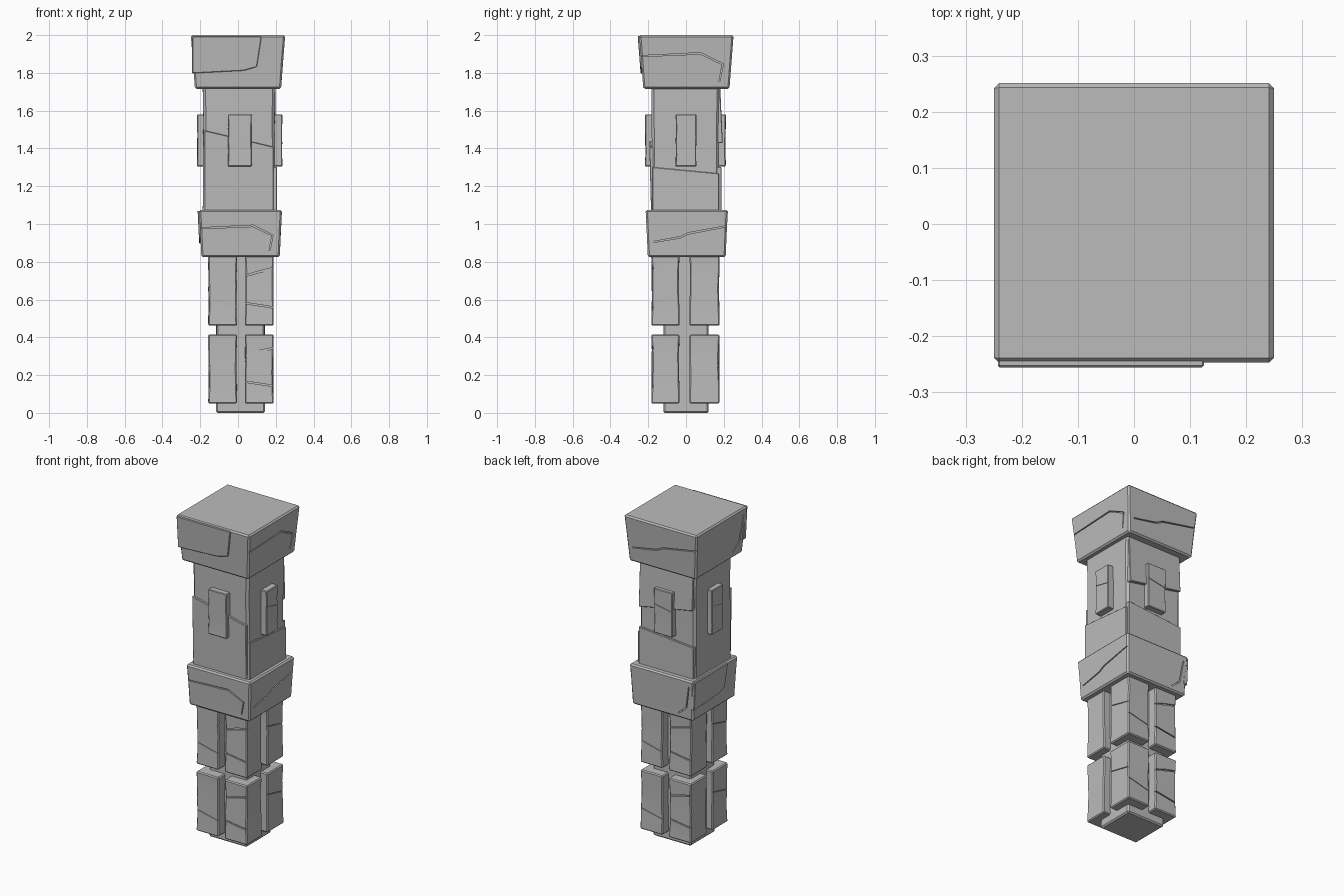
import bpy, bmesh, random
from mathutils import Vector

random.seed(4)
if "Cube" in bpy.data.objects:
    bpy.data.objects.remove(bpy.data.objects["Cube"], do_unlink=True)

GREY = (0.5, 0.5, 0.5, 1)
stone = bpy.data.materials.new("grey_stone")
stone.use_nodes = True
stone.diffuse_color = GREY
stone.node_tree.nodes["Principled BSDF"].inputs["Base Color"].default_value = GREY


def finish(bm, name, bevel=0.0):
    """Turn a bmesh into a stone object with worn, chamfered edges."""
    bmesh.ops.recalc_face_normals(bm, faces=bm.faces)
    if bevel:
        sharp = [e for e in bm.edges if e.calc_face_angle(0) > 0.6]
        bmesh.ops.bevel(bm, geom=sharp, offset=bevel, segments=1,
                        affect='EDGES', clamp_overlap=True)
    mesh = bpy.data.meshes.new(name)
    bm.to_mesh(mesh)
    bm.free()
    mesh.materials.append(stone)
    obj = bpy.data.objects.new(name, mesh)
    bpy.context.collection.objects.link(obj)
    return obj


def activate(obj):
    bpy.ops.object.select_all(action='DESELECT')
    obj.select_set(True)
    bpy.context.view_layer.objects.active = obj


class Block:
    """Box with an optional narrower foot; sides 0-3 are front, +x, back, -x."""

    def __init__(self, name, x, y, z, inset=0.0, bevel=0.008, wear=0.003, rings=3):
        self.name, self.z, self.inset = name, z, inset
        self.half = ((x[1] - x[0]) / 2, (y[1] - y[0]) / 2)
        self.mid = Vector(((x[0] + x[1]) / 2, (y[0] + y[1]) / 2, 0))
        bm = bmesh.new()
        bmesh.ops.create_cube(bm, size=2)
        for i in range(rings):
            level = -1 + 2 * (i + 1) / (rings + 1) + random.uniform(-0.1, 0.1)
            bmesh.ops.bisect_plane(bm, geom=bm.verts[:] + bm.edges[:] + bm.faces[:],
                                   plane_co=(0, 0, level), plane_no=(0, 0, 1))
        for v in bm.verts:
            t = (v.co.z + 1) / 2
            worn = wear if 0 < t < 1 else 0
            for a in (0, 1):
                reach = self.half[a] - inset * (1 - t) - random.uniform(0, worn)
                v.co[a] = self.mid[a] + v.co[a] * reach
            v.co.z = z[0] + t * (z[1] - z[0])
        self.obj = finish(bm, name, bevel)

    def point(self, side, u, t, off):
        """Point on a side: u runs -1..1 across it, t runs 0..1 up it."""
        right = [Vector((1, 0, 0)), Vector((0, 1, 0)), Vector((-1, 0, 0)), Vector((0, -1, 0))][side]
        out = Vector((right.y, -right.x, 0))
        width, depth = self.half[side % 2], self.half[1 - side % 2]
        p = self.mid + right * u * width + out * (depth - self.inset * (1 - t) + off)
        p.z = self.z[0] + t * (self.z[1] - self.z[0])
        return p

    def prism(self, side, outline, inner, outer):
        """Closed slab following the side; outer may vary with height."""
        bm = bmesh.new()
        a = [bm.verts.new(self.point(side, u, t, inner)) for u, t in outline]
        b = [bm.verts.new(self.point(side, u, t, outer(t))) for u, t in outline]
        bm.faces.new(a)
        bm.faces.new(b)
        for i in range(len(a)):
            j = (i + 1) % len(a)
            bm.faces.new((a[i], a[j], b[j], b[i]))
        return bm

    def raised(self, name, side, outline, outer, bevel=0.003):
        smooth(finish(self.prism(side, outline, -0.02, outer), name, bevel))

    def crack(self, side, line, width=0.01, depth=0.012):
        """Carve a tapered groove along a line."""
        w, h = self.half[side % 2], self.z[1] - self.z[0]
        pts = [Vector((u * w, t * h)) for u, t in line]
        upper, lower = [], []
        for i, p in enumerate(pts):
            along = (pts[min(i + 1, len(pts) - 1)] - pts[max(i - 1, 0)]).normalized()
            end = i in (0, len(pts) - 1)
            n = Vector((-along.y, along.x)) * width * (0.35 if end else 0.5)
            upper.append(((p + n).x / w, (p + n).y / h))
            lower.append(((p - n).x / w, (p - n).y / h))
        cutter = finish(self.prism(side, upper + lower[::-1], -depth, lambda t: 0.03), "crack_cutter")
        cutter.hide_render = True
        mod = self.obj.modifiers.new("crack", 'BOOLEAN')
        mod.operation, mod.solver, mod.object = 'DIFFERENCE', 'EXACT', cutter
        activate(self.obj)
        bpy.ops.object.modifier_apply(modifier=mod.name)
        bpy.data.objects.remove(cutter, do_unlink=True)


def smooth(obj):
    activate(obj)
    bpy.ops.object.shade_smooth_by_angle(angle=0.4)


# Inner core seen between the lower blocks
smooth(Block("core", (-0.116, 0.143), (-0.12, 0.12), (0, 0.9), wear=0.002).obj)

# Two tiers of four corner blocks
XS = {-1: (-0.158, -0.005), 1: (0.036, 0.189)}
YS = {-1: (-0.184, -0.034), 1: (0.018, 0.178)}
CORNERS = [(1, -1), (1, 1), (-1, 1), (-1, -1)]
for tier, z in (("lower", (0.05, 0.415)), ("upper", (0.462, 0.84))):
    for side, (sx, sy) in enumerate(CORNERS):
        block = Block(f"{tier}_corner_block_{side + 1}", XS[sx], YS[sy], z, bevel=0.006, wear=0.005)
        if side % 2 == 0:
            block.crack(side, [(-1.1, 0.69), (0.1, 0.76), (1.1, 0.81)])
            block.crack(side, [(-1.1, 0.32), (1.1, 0.25)])
        else:
            block.crack(side, [(-1.1, 0.65), (1.1, 0.54)], 0.006, 0.008)
            block.crack((side + 1) % 4, [(-1.1, 0.37), (1.1, 0.26)], 0.006, 0.008)
        smooth(block.obj)

# Collar and cap share one set of carvings, turned a quarter
SLAB = [(-0.97, 0.98), (-0.97, 0.29), (0.12, 0.34), (0.4, 0.41), (0.5, 0.98)]
BENT = [(-0.95, 0.61), (0.3, 0.66), (0.77, 0.46), (0.7, 0.14)]
WIGGLE = [(-0.8, 0.32), (-0.15, 0.42), (0.03, 0.5), (0.95, 0.65)]
CORNER = [(0.5, 0.12), (0.75, 0.3), (0.85, 0.85)]


def carved_block(name, x, y, z, inset, first):
    block = Block(name, x, y, z, inset, bevel=0.009, wear=0.001, rings=1)
    block.raised(name + "_raised_slab", first, SLAB, lambda t: 0.008)
    for i, line in enumerate((BENT, WIGGLE, CORNER)):
        block.crack((first + 1 + i) % 4, line, 0.008)
    smooth(block.obj)


carved_block("collar", (-0.206, 0.233), (-0.214, 0.222), (0.825, 1.075), 0.012, 3)
carved_block("cap", (-0.25, 0.25), (-0.248, 0.252), (1.715, 2.0), 0.022, 0)

# Shaft with broken ledges
shaft = Block("shaft", (-0.187, 0.198), (-0.184, 0.18), (1.06, 1.73), bevel=0.014, wear=0.005)
smooth(shaft.obj)
shaft.raised("front_ledge", 0, [(-0.95, 0), (0.95, 0), (0.95, 0.52), (-0.95, 0.65)],
             lambda t: 0.001 + 0.017 * t)
shaft.raised("back_ledge", 2, [(-0.95, 0.55), (0.95, 0.65), (0.95, 0.99), (-0.95, 0.99)],
             lambda t: 0.001 + 0.03 * (1 - t))
for name, side in (("side_step", 1), ("back_step", 2)):
    shaft.raised(name, side, [(-0.97, 0.01), (0.97, 0.01), (0.97, 0.31), (-0.97, 0.36)],
                 lambda t: 0.008)

# Upright plates, one on each side of the shaft
PLATE_Z = (1.305, 1.58)
WIDE, NARROW = (-0.054, 0.073), (-0.055, 0.055)
plates = (("front_plate", WIDE, (-0.217, -0.16)), ("left_plate", (0.17, 0.235), NARROW),
          ("back_plate", WIDE, (0.16, 0.211)), ("right_plate", (-0.217, -0.16), NARROW))
for side, (name, x, y) in enumerate(plates):
    plate = Block(name, x, y, PLATE_Z, bevel=0.004, wear=0.003)
    if side:
        plate.crack(side, [(-1.1, 0.66), (1.1, 0.56)], 0.006, 0.005)
    smooth(plate.obj)
